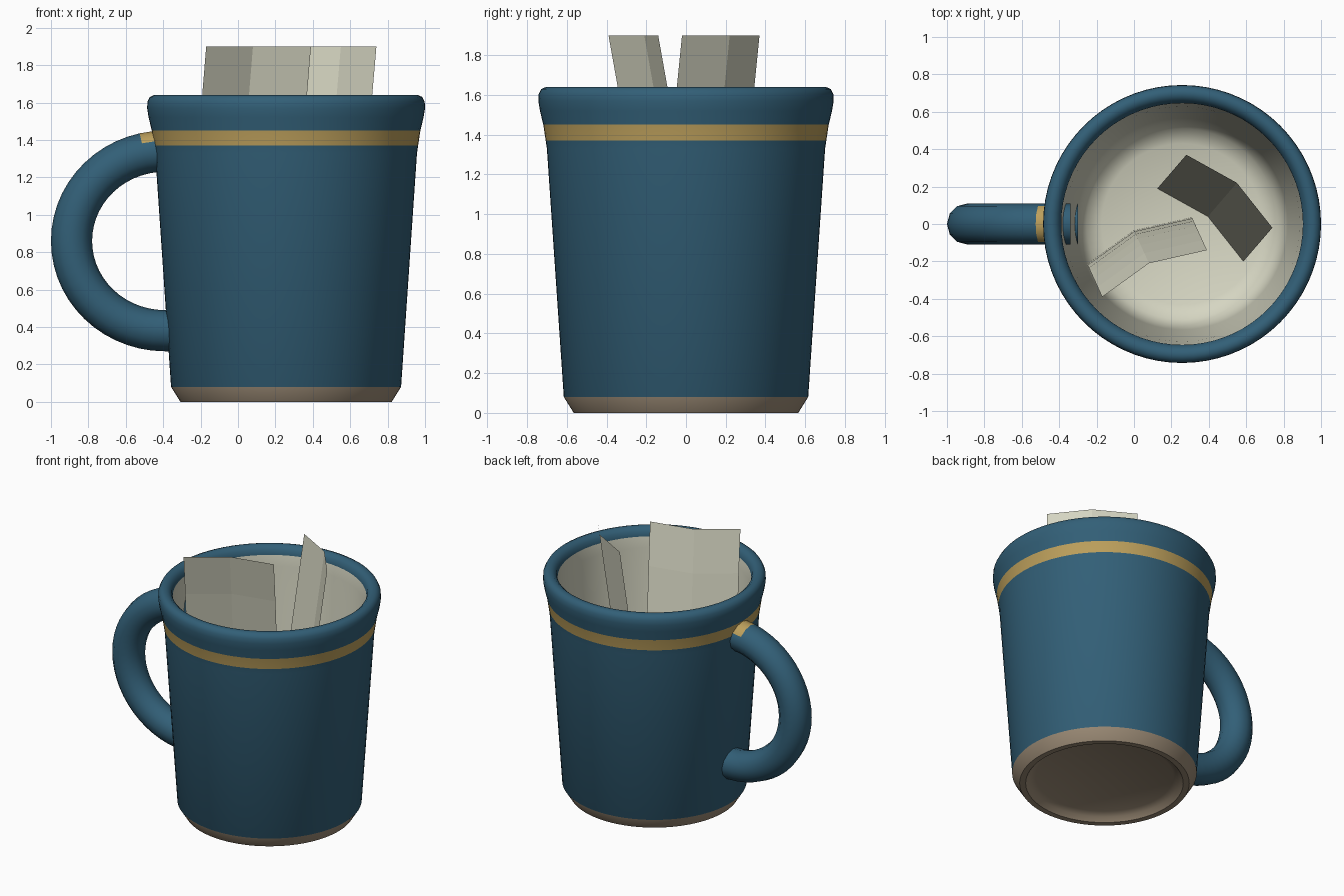
import bpy, bmesh, math
from mathutils import Vector

if "Cube" in bpy.data.objects:
    bpy.data.objects.remove(bpy.data.objects["Cube"])


def material(name, rgb):
    m = bpy.data.materials.new(name)
    m.diffuse_color = (*rgb, 1)
    m.use_nodes = True
    m.node_tree.nodes["Principled BSDF"].inputs["Base Color"].default_value = m.diffuse_color
    return m


BLUE = material("blue glaze", (0.032, 0.115, 0.185))
GOLD = material("gold band", (0.50, 0.345, 0.105))
CREAM = material("cream", (0.67, 0.67, 0.54))
CLAY = material("bare clay", (0.32, 0.25, 0.175))

CX = 0.257  # axis of the cup


def finish(name, bm, mats, smooth=True):
    mesh = bpy.data.meshes.new(name)
    bm.to_mesh(mesh)
    bm.free()
    ob = bpy.data.objects.new(name, mesh)
    bpy.context.collection.objects.link(ob)
    for m in mats:
        mesh.materials.append(m)
    if smooth:
        bpy.ops.object.select_all(action='DESELECT')
        ob.select_set(True)
        bpy.context.view_layer.objects.active = ob
        bpy.ops.object.shade_smooth_by_angle(angle=math.radians(40))
    return ob


def bridge(bm, a, b, mat, closed=True):
    """Join two rows of vertices with quads."""
    n = len(a)
    for i in range(n if closed else n - 1):
        j = (i + 1) % n
        f = bm.faces.new((a[i], a[j], b[j], b[i]))
        f.material_index = mat


# Cup: one lathed profile (radius, height, colour of the strip that follows)
profile = [
    (0.0, 0.05, 3), (0.46, 0.05, 3), (0.50, 0.03, 3), (0.525, 0.0, 3), (0.565, 0.0, 3),
    (0.615, 0.08, 0), (0.70, 1.33, 0), (0.706, 1.37, 1), (0.718, 1.45, 0),
    (0.735, 1.52, 0), (0.743, 1.57, 0), (0.741, 1.605, 0), (0.728, 1.63, 0),
    (0.705, 1.64, 0), (0.68, 1.637, 0), (0.655, 1.615, 0), (0.646, 1.58, 2),
    (0.642, 1.50, 2), (0.628, 1.33, 2), (0.565, 0.35, 2), (0.55, 0.22, 2),
    (0.51, 0.14, 2), (0.43, 0.10, 2), (0.0, 0.10, 2)]
SIDES = 72
bm = bmesh.new()
rows = []
for r, z, _ in profile:
    if r == 0:
        rows.append(bm.verts.new((CX, 0, z)))
    else:
        rows.append([bm.verts.new((CX + r * math.cos(t), r * math.sin(t), z))
                     for t in (2 * math.pi * i / SIDES for i in range(SIDES))])
for k in range(1, len(rows) - 2):
    bridge(bm, rows[k], rows[k + 1], profile[k][2])
for pole, ring, mat in ((rows[0], rows[1], 3), (rows[-1], rows[-2], 2)):
    for i in range(SIDES):
        bm.faces.new((pole, ring[i], ring[(i + 1) % SIDES])).material_index = mat
bmesh.ops.recalc_face_normals(bm, faces=bm.faces)
finish("cup", bm, (BLUE, GOLD, CREAM, CLAY))

# Handle: round tube along a half ellipse, ends run through the cup wall
STEPS, TUBE, RADIUS = 28, 12, 0.11
path = [Vector((-0.34, 0, 1.34))]
normals = [Vector((0, 0, 1))]
for i in range(STEPS + 1):
    t = math.pi / 2 + math.pi * i / STEPS
    path.append(Vector((-0.39 + 0.50 * math.cos(t), 0, 0.86 + 0.48 * math.sin(t))))
    normals.append(Vector((math.cos(t), 0, math.sin(t))))
path.append(Vector((-0.30, 0, 0.38)))
normals.append(Vector((0, 0, -1)))

bm = bmesh.new()
rings = []
for p, n in zip(path, normals):
    ring = []
    for i in range(TUBE):
        a = 2 * math.pi * i / TUBE
        ring.append(bm.verts.new(p + RADIUS * (math.cos(a) * n + math.sin(a) * Vector((0, 1, 0)))))
    rings.append(ring)
for a, b in zip(rings, rings[1:]):
    bridge(bm, a, b, 0)
# the gold band carries on over the root of the handle
for f in bm.faces:
    c = f.calc_center_median()
    if c.z > 1.375 and -0.53 < c.x < -0.40:
        f.material_index = 1
for ring in (rings[0], rings[-1]):
    bm.faces.new(ring).material_index = 2
bmesh.ops.recalc_face_normals(bm, faces=bm.faces)
finish("handle", bm, (BLUE, GOLD, CREAM))


# Folded cards standing in the cup, with a lean that may curl towards the top
def card(name, top, lean, power, steps=6, z0=0.105, z1=1.90):
    bm = bmesh.new()
    rows = []
    for k in range(steps + 1):
        t = k / steps
        s = 1 - t ** power
        rows.append([bm.verts.new((x - lean[0] * s, y - lean[1] * s, z0 + (z1 - z0) * t))
                     for x, y in top])
    for a, b in zip(rows, rows[1:]):
        bridge(bm, a, b, 0, closed=False)
    finish(name, bm, (CREAM,), smooth=False)


card("back_card", [(0.28, 0.37), (0.55, 0.22), (0.74, -0.02)], (0.155, 0.18), 1.0)
card("front_card", [(-0.17, -0.39), (0.08, -0.21), (0.39, -0.14)], (0.08, -0.175), 2.0)
